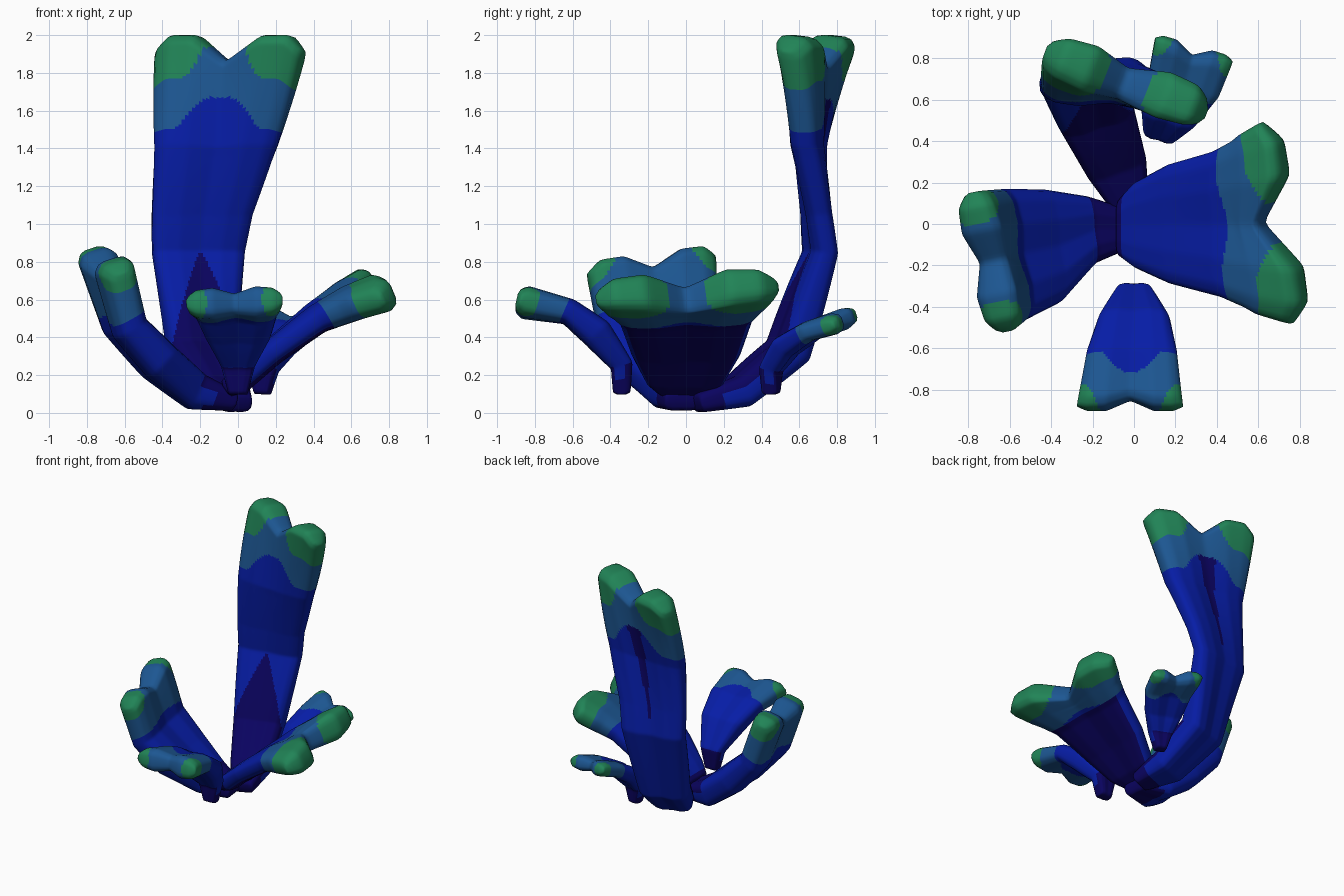
import bpy
import bmesh
from mathutils import Vector

cube = bpy.data.objects.get("Cube")
if cube:
    bpy.data.objects.remove(cube, do_unlink=True)


def material(name, rgb):
    mat = bpy.data.materials.new(name)
    mat.use_nodes = True
    mat.diffuse_color = (*rgb, 1)
    mat.node_tree.nodes["Principled BSDF"].inputs["Base Color"].default_value = (*rgb, 1)
    return mat


MATERIALS = [
    material("dark navy", (0.003, 0.001, 0.115)),
    material("deep blue", (0.002, 0.012, 0.38)),
    material("steel blue", (0.012, 0.095, 0.29)),
    material("sea green", (0.015, 0.23, 0.095)),
]
NAVY, BLUE, STEEL, GREEN = range(4)
COLUMNS = [i / 20 for i in range(-20, 21)]


def piecewise(x, points):
    """Linear interpolation through (x, y) pairs."""
    for (x0, y0), (x1, y1) in zip(points, points[1:]):
        if x <= x1:
            return y0 + (y1 - y0) * (x - x0) / (x1 - x0)
    return points[-1][1]


def build_blade(name, stations, across_root, across_tip, notch, corner, colour_rule):
    """Sweep a flat section along stations (x, y, z, half width, half thickness)
    and end it in two lobes. The across vectors point to the left of the growth
    direction, and the blade twists from the first to the second."""
    across_root, across_tip = Vector(across_root).normalized(), Vector(across_tip).normalized()
    centres = [Vector(s[:3]) for s in stations]
    steps = [(b - a).normalized() for a, b in zip(centres, centres[1:])]
    tangents = [steps[0]] + [(a + b).normalized() for a, b in zip(steps, steps[1:])] + [steps[-1]]
    lengths = [(b - a).length for a, b in zip(centres, centres[1:])]
    total = sum(lengths)

    bm = bmesh.new()
    rings, fractions = [], []

    def add_ring(i, f, s):
        j = min(i + 1, len(stations) - 1)
        centre = centres[i].lerp(centres[j], f)
        tangent = tangents[i].lerp(tangents[j], f).normalized()
        across = across_root.lerp(across_tip, s * s).normalized()
        normal = tangent.cross(across).normalized()
        width = stations[i][3] * (1 - f) + stations[j][3] * f
        thick = stations[i][4] * (1 - f) + stations[j][4] * f
        thick *= min(1, 0.6 + 0.4 * (1 - s) * total / 0.05)
        ramp = max(0, (s - 0.72) / 0.28)

        def point(u, side):
            dent = piecewise(abs(u), [(0, -notch), (0.45, 0), (0.8, 0), (1, -corner)])
            bulge = piecewise(abs(u), [(0, 0.97 - 0.3 * s), (0.45, 1), (0.8, 0.88), (1, 0.5)])
            return bm.verts.new(centre + across * width * u + tangent * dent * ramp
                                + normal * side * thick * bulge)

        rings.append([point(u, 1) for u in COLUMNS] + [point(u, -1) for u in reversed(COLUMNS)])
        fractions.append(s)

    travelled = 0
    for i, length in enumerate(lengths):
        count = max(3, round(length / 0.012))
        for k in range(count):
            add_ring(i, k / count, (travelled + length * k / count) / total)
        travelled += length
    add_ring(len(stations) - 1, 0, 1)

    n = len(COLUMNS)
    # Skin, coloured by position along and across the blade
    for a, b, sa, sb in zip(rings, rings[1:], fractions, fractions[1:]):
        for k in range(2 * n):
            m = (k + 1) % (2 * n)
            face = bm.faces.new((a[k], a[m], b[m], b[k]))
            inner = k < n - 1
            column = k if k < n else 2 * n - 1 - k
            mid = column + (0.5 if inner else -0.5)
            u = max(-1, min(1, (mid - (n - 1) / 2) / ((n - 1) / 2)))
            face.material_index = colour_rule((sa + sb) / 2, u, inner)
    # Root and tip caps
    for ring, s in ((rings[0], 0), (rings[-1], 1)):
        for k in range(n - 1):
            face = bm.faces.new((ring[k], ring[k + 1], ring[2 * n - 2 - k], ring[2 * n - 1 - k]))
            face.material_index = colour_rule(s, (COLUMNS[k] + COLUMNS[k + 1]) / 2, True)
    for _ in range(3):
        bmesh.ops.smooth_vert(bm, verts=bm.verts, factor=0.4,
                              use_axis_x=True, use_axis_y=True, use_axis_z=True)
    bmesh.ops.recalc_face_normals(bm, faces=bm.faces)
    for face in bm.faces:
        face.smooth = True
    mesh = bpy.data.meshes.new(name)
    bm.to_mesh(mesh)
    bm.free()
    for mat in MATERIALS:
        mesh.materials.append(mat)
    bpy.context.collection.objects.link(bpy.data.objects.new(name, mesh))


def banding(steel, green, lobe, navy_in, navy_out, rise=0.08, wedge=0.0, stripe=False):
    """Navy root, blue body, steel band and green lobe tips."""
    def rule(s, u, inner):
        edge = abs(u)
        if s > green + 0.9 * max(0, lobe - edge) ** 2:
            return GREEN
        if s > steel + rise * max(0, 1 - (edge / 0.7) ** 2) ** 2:
            return STEEL
        if s < (navy_in - wedge * edge if inner else navy_out) and (inner or edge < 0.9 or s < 0.1):
            return NAVY
        # Tapering groove line on the outer face
        if stripe and not inner and edge < 0.5 * (s - 0.5):
            return NAVY
        return BLUE
    return rule


# Tall blade at the back
build_blade("tall_back_blade", [
    (0.0, 0.05, 0.05, 0.08, 0.05), (-0.085, 0.28, 0.115, 0.15, 0.09),
    (-0.19, 0.54, 0.33, 0.19, 0.10), (-0.21, 0.71, 0.85, 0.25, 0.07),
    (-0.19, 0.69, 1.05, 0.27, 0.07), (-0.115, 0.65, 1.42, 0.33, 0.09),
    (-0.025, 0.69, 2.0, 0.425, 0.12)],
    (-0.94, -0.35, 0), (-0.92, 0.37, 0), 0.14, 0.09,
    banding(0.785, 0.895, 0.6, 0.5, 0.05, 0.1, 0.25, True))

# Broad blade on the left side
build_blade("broad_left_blade", [
    (-0.07, -0.02, 0.12, 0.13, 0.05), (0.02, -0.005, 0.18, 0.21, 0.07),
    (0.18, 0.0, 0.32, 0.29, 0.07), (0.41, 0.0, 0.50, 0.355, 0.08),
    (0.58, 0.0, 0.59, 0.44, 0.10), (0.77, 0.01, 0.67, 0.50, 0.11)],
    (0, 1, 0), (-0.15, 0.98, 0.07), 0.17, 0.09,
    banding(0.65, 0.815, 0.65, 0.05, 0.65, 0.04))

# Curved blade on the right side
build_blade("curved_right_blade", [
    (-0.01, -0.02, 0.06, 0.09, 0.05), (-0.22, -0.03, 0.11, 0.165, 0.10),
    (-0.42, -0.11, 0.27, 0.28, 0.11), (-0.60, -0.15, 0.46, 0.325, 0.10),
    (-0.715, -0.19, 0.84, 0.355, 0.105)],
    (0.1, -1, 0), (0.24, -0.97, -0.13), 0.08, 0.06,
    banding(0.71, 0.88, 0.92, 0.2, 0.15, 0.03))

# Small blade at the front
build_blade("small_front_blade", [
    (0, -0.34, 0.095, 0.05, 0.045), (0, -0.34, 0.25, 0.09, 0.06),
    (0, -0.47, 0.42, 0.175, 0.085), (-0.01, -0.62, 0.535, 0.22, 0.07),
    (-0.02, -0.9, 0.595, 0.26, 0.09)],
    (1, 0, 0), (1, 0, 0.04), 0.05, 0.02,
    banding(0.69, 0.87, 0.95, 0.18, 0.2, 0.13))

# Small blade at the back left
build_blade("small_back_blade", [
    (0.13, 0.45, 0.095, 0.04, 0.045), (0.13, 0.45, 0.23, 0.085, 0.055),
    (0.17, 0.53, 0.35, 0.14, 0.065), (0.24, 0.67, 0.44, 0.18, 0.055),
    (0.295, 0.86, 0.50, 0.2, 0.06)],
    (-0.93, 0.28, 0.05), (-0.93, 0.28, 0.15), 0.05, 0.02,
    banding(0.64, 0.87, 0.95, 0.2, 0.22, 0.12))
